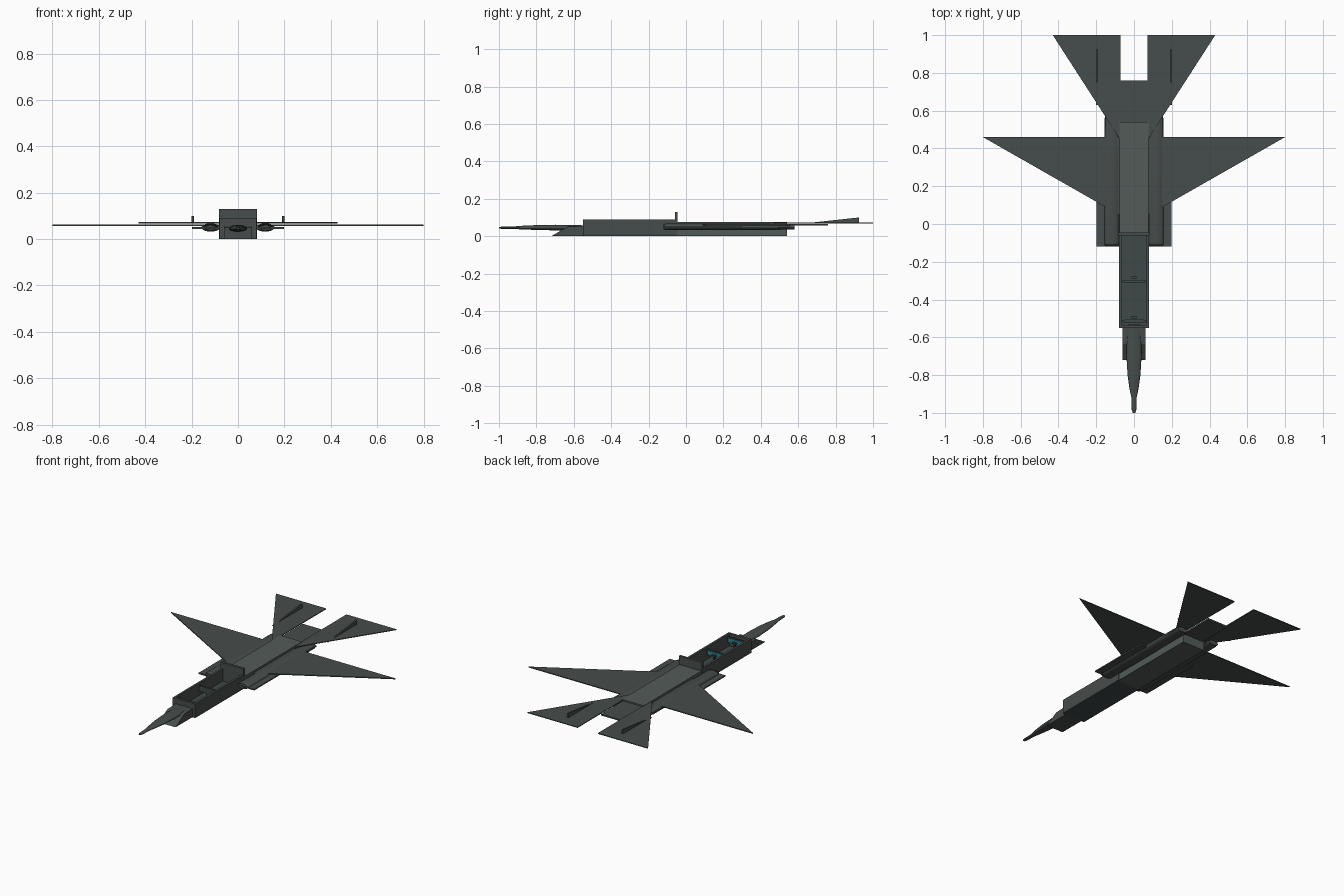
import bpy, bmesh, math

if "Cube" in bpy.data.objects:
    bpy.data.objects.remove(bpy.data.objects["Cube"])


def material(name, color):
    m = bpy.data.materials.new(name)
    m.diffuse_color = (*color, 1)
    m.use_nodes = True
    m.node_tree.nodes["Principled BSDF"].inputs["Base Color"].default_value = m.diffuse_color
    return m


HULL = material("hull_grey", (0.062, 0.075, 0.072))
SPINE = material("spine_green", (0.085, 0.105, 0.095))
DARK = material("cockpit_grey", (0.05, 0.065, 0.065))
TEAL = material("screen_teal", (0.03, 0.22, 0.27))


def finish(name, bm, mat):
    bmesh.ops.recalc_face_normals(bm, faces=bm.faces)
    me = bpy.data.meshes.new(name)
    bm.to_mesh(me)
    bm.free()
    me.materials.append(mat)
    ob = bpy.data.objects.new(name, me)
    bpy.context.collection.objects.link(ob)
    return ob


def prism(name, pts, move, mat):
    """Closed profile extruded along a vector."""
    bm = bmesh.new()
    face = bm.faces.new([bm.verts.new(p) for p in pts])
    ext = bmesh.ops.extrude_face_region(bm, geom=[face])
    bmesh.ops.translate(bm, vec=move, verts=[v for v in ext["geom"] if isinstance(v, bmesh.types.BMVert)])
    return finish(name, bm, mat)


def box(name, x, y, z, mat):
    pts = [(x[0], y[0], z[0]), (x[1], y[0], z[0]), (x[1], y[1], z[0]), (x[0], y[1], z[0])]
    return prism(name, pts, (0, 0, z[1] - z[0]), mat)


def rings(name, sections, mat, sides=24, caps=True):
    """Elliptical loft along y; sections are (x, y, z, rx, rz)."""
    bm = bmesh.new()
    loops = []
    for cx, y, cz, rx, rz in sections:
        loops.append([bm.verts.new((cx + rx * math.cos(i * math.tau / sides), y,
                                    cz + rz * math.sin(i * math.tau / sides))) for i in range(sides)])
    for a, b in zip(loops, loops[1:]):
        for i in range(sides):
            j = (i + 1) % sides
            f = bm.faces.new((a[i], a[j], b[j], b[i]))
            f.smooth = True
    if caps:
        bm.faces.new(loops[0])
        bm.faces.new(loops[-1])
    return finish(name, bm, mat)


# nose probe and the wedge beneath it
rings("nose_cone", [(0, y, z, r, h) for y, z, r, h in [
    (-1.0, .045, .007, .004), (-.985, .045, .012, .006), (-.92, .045, .014, .007),
    (-.87, .046, .024, .010), (-.80, .046, .034, .013), (-.70, .046, .040, .015),
    (-.60, .046, .038, .014), (-.53, .046, .028, .011)]], HULL)
prism("nose_wedge", [(-.06, -.72, 0), (-.06, -.55, 0), (-.06, -.55, .055), (-.06, -.635, .05)],
      (.12, 0, 0), HULL)

# open cockpit tub
box("cockpit_floor", (-.08, .08), (-.55, -.055), (0, .012), DARK)
box("cockpit_front_wall", (-.066, .066), (-.55, -.535), (.012, .09), HULL)
for s, side in ((-1, "left"), (1, "right")):
    box(f"cockpit_wall_{side}", (s * .066, s * .08), (-.55, -.055), (.012, .09), HULL)
box("bulkhead", (-.082, .082), (-.06, -.045), (0, .13), HULL)

# instrument panels with control sticks
for n, y in enumerate((-.515, -.305)):
    box(f"panel_{n}", (-.06, .06), (y - .006, y + .006), (.045, .08), DARK)
    box(f"panel_screen_{n}", (-.05, .05), (y + .006, y + .009), (.05, .076), TEAL)
    box(f"panel_post_{n}", (-.01, .01), (y - .005, y + .005), (.012, .045), DARK)
    box(f"stick_{n}", (-.004, .004), (y + .018, y + .026), (.012, .06), DARK)
    box(f"stick_grip_{n}", (-.014, .014), (y + .016, y + .028), (.058, .066), DARK)

# fuselage and tail plate
box("fuselage", (-.078, .078), (-.05, .54), (0, .075), SPINE)
box("tail_plate", (-.072, .072), (.54, .76), (.056, .066), HULL)

for s, side in ((-1, "left"), (1, "right")):
    # hollow flattened engine tube with its shelf
    c = s * .118
    rings(f"engine_{side}", [(c, -.02, .05, .024, .008), (c, -.10, .05, .03, .012),
                             (c, -.12, .05, .034, .015), (c, -.10, .05, .04, .018),
                             (c, .40, .05, .04, .018), (c, .58, .05, .035, .014)], HULL)
    box(f"engine_shelf_{side}", (s * .075, s * .198), (-.118, .30), (.044, .052), HULL)
    box(f"rear_shelf_{side}", (s * .075, s * .156), (.30, .56), (.046, .056), HULL)
    # delta wing
    prism(f"wing_{side}", [(s * .075, .047, .056), (s * .80, .46, .056), (s * .075, .46, .056)],
          (0, 0, .006), HULL)
    # tailplane and its small fin
    prism(f"tailplane_{side}", [(s * .072, .445, .068), (s * .43, 1, .068), (s * .072, 1, .068)],
          (0, 0, .005), HULL)
    prism(f"fin_{side}", [(s * .19, .63, .068), (s * .19, .925, .068), (s * .19, .925, .1)],
          (s * .01, 0, 0), HULL)
